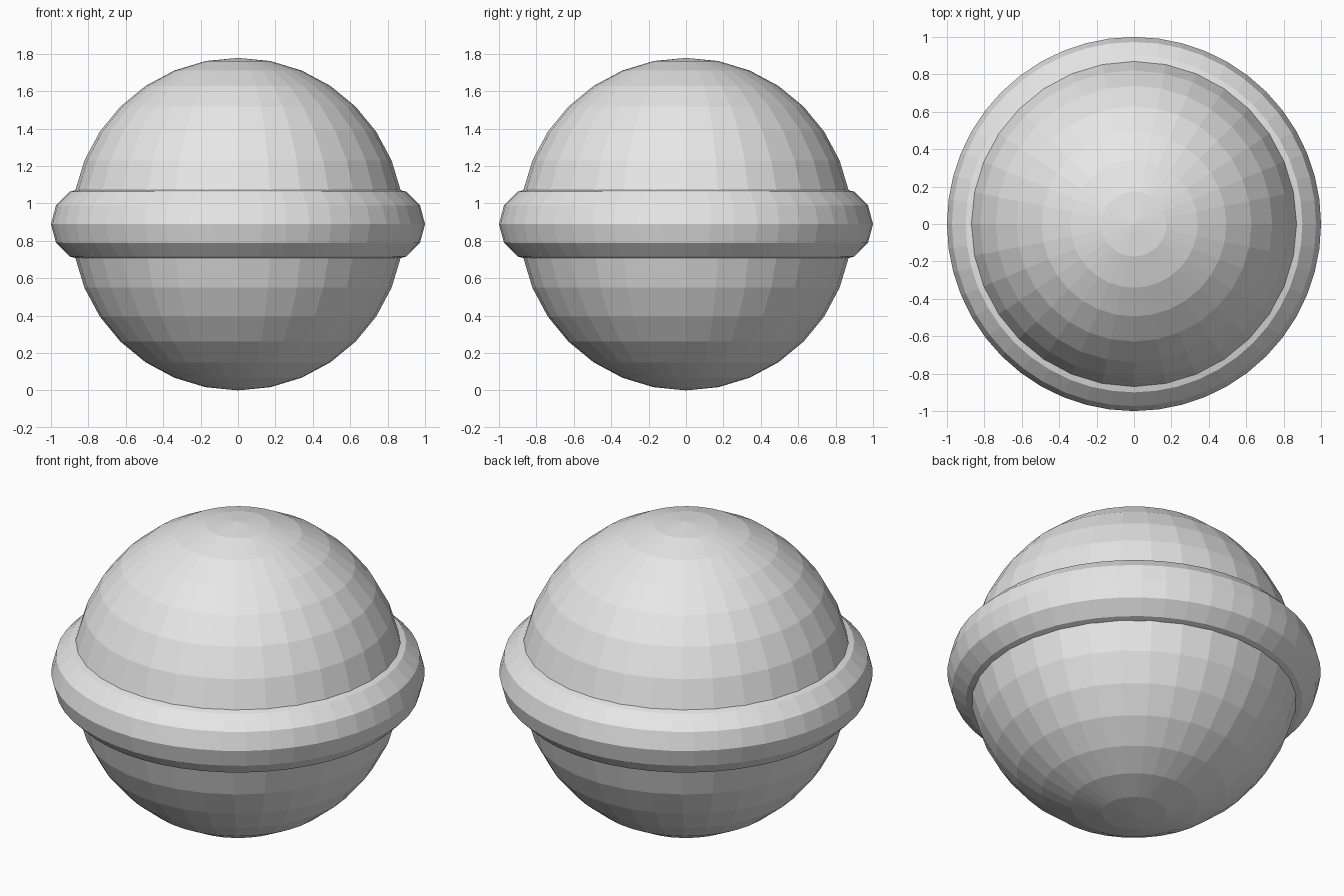
import bpy

if "Cube" in bpy.data.objects:
    bpy.data.objects.remove(bpy.data.objects["Cube"])

RADIUS = 8 / 9          # sphere radius, so the ring's outer diameter is 2

grey = bpy.data.materials.new("light_grey")
grey.diffuse_color = (0.8, 0.8, 0.8, 1.0)
grey.use_nodes = True
grey.node_tree.nodes["Principled BSDF"].inputs["Base Color"].default_value = grey.diffuse_color


def finish(name):
    """Name the active object, keep its flat faces and colour it."""
    obj = bpy.context.active_object
    obj.name = name
    obj.data.materials.append(grey)
    bpy.ops.object.shade_flat()


# Main ball
bpy.ops.mesh.primitive_uv_sphere_add(segments=32, ring_count=16, radius=RADIUS,
                                     location=(0, 0, RADIUS))
finish("ball")

# Ring around the middle
bpy.ops.mesh.primitive_torus_add(major_segments=48, minor_segments=12,
                                 major_radius=0.8, minor_radius=0.2,
                                 location=(0, 0, RADIUS))
finish("equator_ring")
